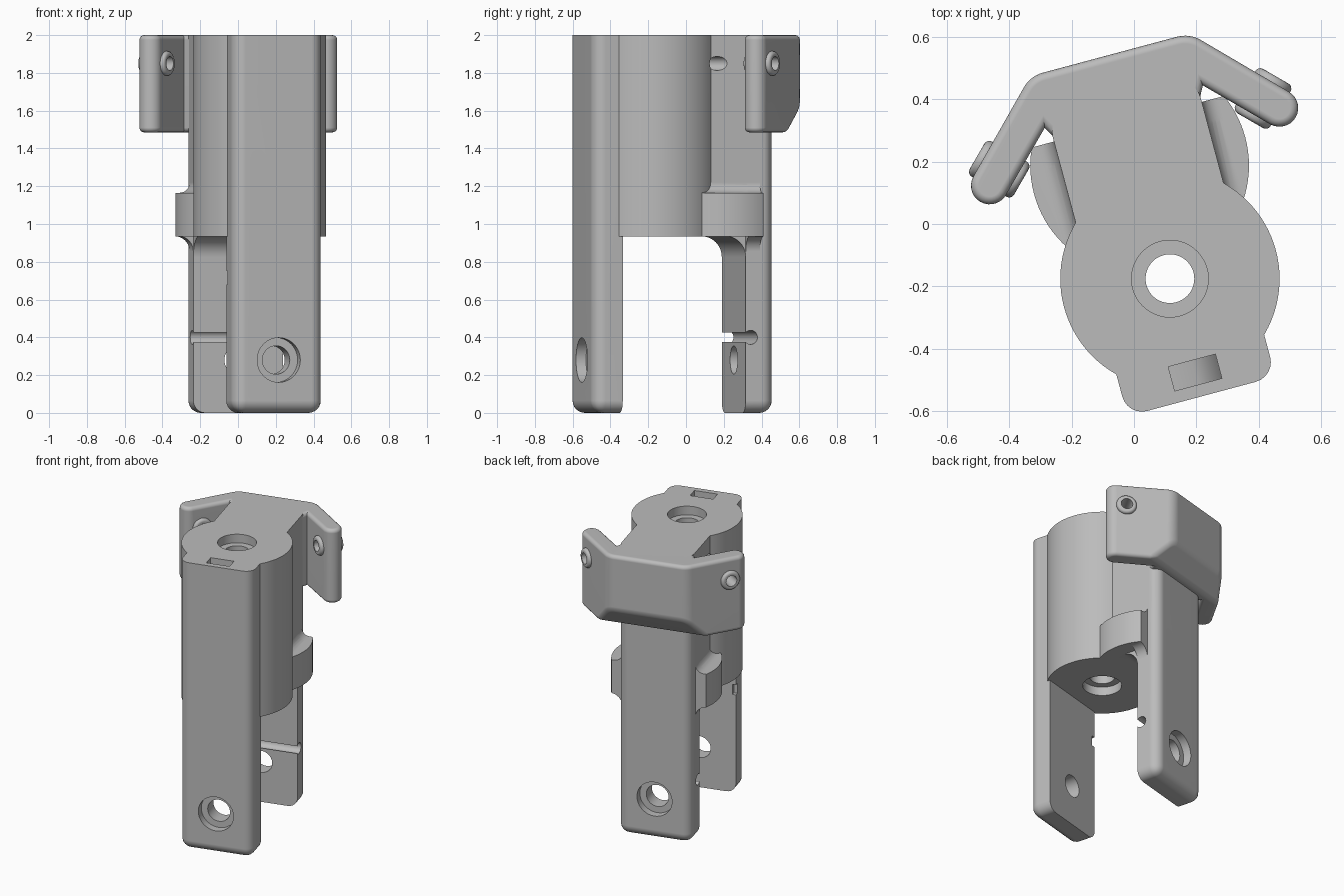
import bpy, bmesh
from math import cos, sin, pi, radians
from mathutils import Vector, Matrix

cube = bpy.data.objects.get("Cube")
if cube:
    bpy.data.objects.remove(cube, do_unlink=True)

HALF = 0.245      # half width of both legs
STEP = 0.935      # underside of the barrel
TOP = 2.0
AXES = {"x": lambda a, b, h: (h, a, b),
        "y": lambda a, b, h: (a, h, b),
        "z": lambda a, b, h: (a, b, h)}

grey = bpy.data.materials.new("plain grey")
grey.use_nodes = True
grey.diffuse_color = (0.5, 0.5, 0.5, 1)
grey.node_tree.nodes["Principled BSDF"].inputs["Base Color"].default_value = (0.5, 0.5, 0.5, 1)


def finish(name, bm):
    bmesh.ops.recalc_face_normals(bm, faces=bm.faces)
    mesh = bpy.data.meshes.new(name)
    bm.to_mesh(mesh)
    bm.free()
    mesh.materials.append(grey)
    obj = bpy.data.objects.new(name, mesh)
    bpy.context.collection.objects.link(obj)
    return obj


def arc(cx, cy, r, start, end, n=10):
    angles = [radians(start + (end - start) * i / n) for i in range(n + 1)]
    return [(cx + r * cos(a), cy + r * sin(a)) for a in angles]


def round_edges(bm, test, width, segments=6):
    edges = [e for e in bm.edges if test(e)]
    bmesh.ops.bevel(bm, geom=edges, offset=width, offset_type='OFFSET', segments=segments,
                    profile=0.5, affect='EDGES', clamp_overlap=True)


def prism_mesh(points, axis, low, high):
    bm = bmesh.new()
    face = bm.faces.new([bm.verts.new(AXES[axis](a, b, low)) for a, b in points])
    ext = bmesh.ops.extrude_face_region(bm, geom=[face])
    shift = Vector(AXES[axis](0, 0, high - low))
    bmesh.ops.translate(bm, vec=shift, verts=[v for v in ext["geom"] if isinstance(v, bmesh.types.BMVert)])
    bmesh.ops.recalc_face_normals(bm, faces=bm.faces)
    return bm


def prism(name, points, axis, low, high):
    return finish(name, prism_mesh(points, axis, low, high))


def rod(name, start, end, radius, rim=0, sides=48):
    start, end = Vector(start), Vector(end)
    bm = bmesh.new()
    bmesh.ops.create_cone(bm, cap_ends=True, segments=sides, radius1=radius, radius2=radius,
                          depth=(end - start).length)
    if rim:
        round_edges(bm, lambda e: abs(e.verts[0].co.z - e.verts[1].co.z) < 1e-5, rim, 4)
    turn = (end - start).to_track_quat('Z', 'Y').to_matrix().to_4x4()
    bm.transform(Matrix.Translation((start + end) / 2) @ turn)
    return finish(name, bm)


def combine(target, other, operation):
    mod = target.modifiers.new("combine", 'BOOLEAN')
    mod.operation, mod.solver, mod.object = operation, 'EXACT', other
    bpy.context.view_layer.objects.active = target
    bpy.ops.object.modifier_apply(modifier=mod.name)
    bpy.data.objects.remove(other, do_unlink=True)


def leg(name, points, outer):
    """Side profile across the leg width, outer and bottom edges rounded."""
    bm = prism_mesh(points, "x", -HALF, HALF)

    def test(e):
        m = (e.verts[0].co + e.verts[1].co) / 2
        return (abs(m.y - outer) < 1e-4 and m.z < 1.9) or (m.z < 1e-4 and abs(m.x) > 0.2)
    round_edges(bm, test, 0.065)
    return finish(name, bm)


# Barrel and the two fork legs
body = rod("fork_mount", (0, 0, STEP), (0, 0, TOP), 0.351, sides=96)
combine(body, leg("front_leg", [(-0.39, 0), (-0.231, 0), (-0.231, TOP), (-0.39, TOP)], -0.39), 'UNION')
rear = [(0, TOP), (0, STEP)] + arc(0.333, STEP - 0.11, 0.11, 90, 0) + [(0.443, 0), (0.6, 0), (0.6, TOP)]
combine(body, leg("rear_leg", rear, 0.6), 'UNION')


# Round side flanges, blended into the rear leg
def flange(front, back, lower):
    z0, z1, r = STEP, 1.165, 0.055
    right = arc(HALF + r, z1 + r, r, 270, 180, 6) + [(0.2, z1 + r)]
    if lower:
        s = 0.08
        right = [(0.2, z0 - s)] + arc(HALF + s, z0 - s, s, 180, 90, 6) + [(0.42, z0), (0.42, z1)] + right
    else:
        right = [(0.42, z0), (0.42, z1)] + right
    left = [(-a, b) for a, b in reversed(right)]
    piece = prism("flange", right + left, "y", front, back)
    disc = rod("disc", (0, 0.375, 0.8), (0, 0.375, 1.3), 0.35, sides=96)
    combine(piece, disc, 'INTERSECT')
    return piece


combine(body, flange(0.02, 0.46, False), 'UNION')
combine(body, flange(0.443, 0.52, True), 'UNION')

# Winged bracket with a sloped lower back edge
wing = [(0.2, 0.48), (0.24, 0.53), (0.262, 0.57)] + arc(0.48, 0.437, 0.06, -135, 45, 14)
wing += arc(0.222, 0.642, 0.1, 45, 90, 8)
outline = wing + [(-a, b) for a, b in reversed(wing)]
bm = prism_mesh(outline, "z", 1.485, TOP)
bmesh.ops.bisect_plane(bm, geom=bm.verts[:] + bm.edges[:] + bm.faces[:], plane_co=(0, 0.742, 1.62),
                       plane_no=(0, 0.135, -0.102), clear_outer=True)
bmesh.ops.holes_fill(bm, edges=[e for e in bm.edges if e.is_boundary])
bmesh.ops.recalc_face_normals(bm, faces=bm.faces)
round_edges(bm, lambda e: e.calc_face_angle(0) > 0.6
            and abs(e.verts[0].co.z - e.verts[1].co.z) < 0.3, 0.025, 4)
combine(body, finish("bracket", bm), 'UNION')

# Bosses on the bracket wings, drilled through towards the barrel
for side in (-1, 1):
    centre = Vector((0.437 * side, 0.48, 1.85))
    normal = Vector((side, 1, 0)).normalized()
    combine(body, rod("boss", centre - normal * 0.082, centre + normal * 0.082, 0.065, 0.018), 'UNION')
    combine(body, rod("wing_hole", centre - normal * 0.45, centre + normal * 0.2, 0.037, sides=32), 'DIFFERENCE')

# Bores: start, end, radius
bores = [((0, 0, 0.8), (0, 0, 2.1), 0.078),              # barrel bore
         ((0, 0, TOP - 0.06), (0, 0, 2.1), 0.123),       # upper counterbore
         ((0, 0, 0.8), (0, 0, STEP + 0.06), 0.123),      # lower counterbore
         ((0, -0.6, 0.28), (0, 0.8, 0.28), 0.075),       # pivot
         ((0, -0.6, 0.28), (0, -0.335, 0.28), 0.118),    # front counterbore
         ((0, 0.545, 0.28), (0, 0.8, 0.28), 0.118),      # rear counterbore
         ((-0.4, -0.273, 0.4), (0.4, -0.273, 0.4), 0.037),
         ((-0.4, 0.47, 0.4), (0.4, 0.47, 0.4), 0.037)]   # cross pins
for start, end, radius in bores:
    combine(body, rod("bore", start, end, radius), 'DIFFERENCE')

# Top slot with a sloping floor, and a small notch in the front leg
slot = [(-0.078, 2.1), (-0.078, 1.95), (0, 1.935), (0.05, 1.9), (0.078, 1.85), (0.078, 2.1)]
combine(body, prism("slot", slot, "y", -0.351, -0.271), 'DIFFERENCE')
notch = [(-0.3, -0.26), (-0.22, -0.26), (-0.22, -0.2), (-0.3, -0.2)]
combine(body, prism("notch", notch, "z", 0.68, 0.75), 'DIFFERENCE')

# Place the part and shade it
body.data.transform(Matrix.Translation((0.115, -0.175, 0)) @ Matrix.Rotation(radians(15), 4, 'Z'))
body.data.materials.clear()
body.data.materials.append(grey)
for poly in body.data.polygons:
    poly.material_index = 0
bpy.ops.object.select_all(action='DESELECT')
body.select_set(True)
bpy.context.view_layer.objects.active = body
bpy.ops.object.shade_smooth_by_angle(angle=radians(30))
weighted = body.modifiers.new("weighted_normals", 'WEIGHTED_NORMAL')
weighted.keep_sharp = True
